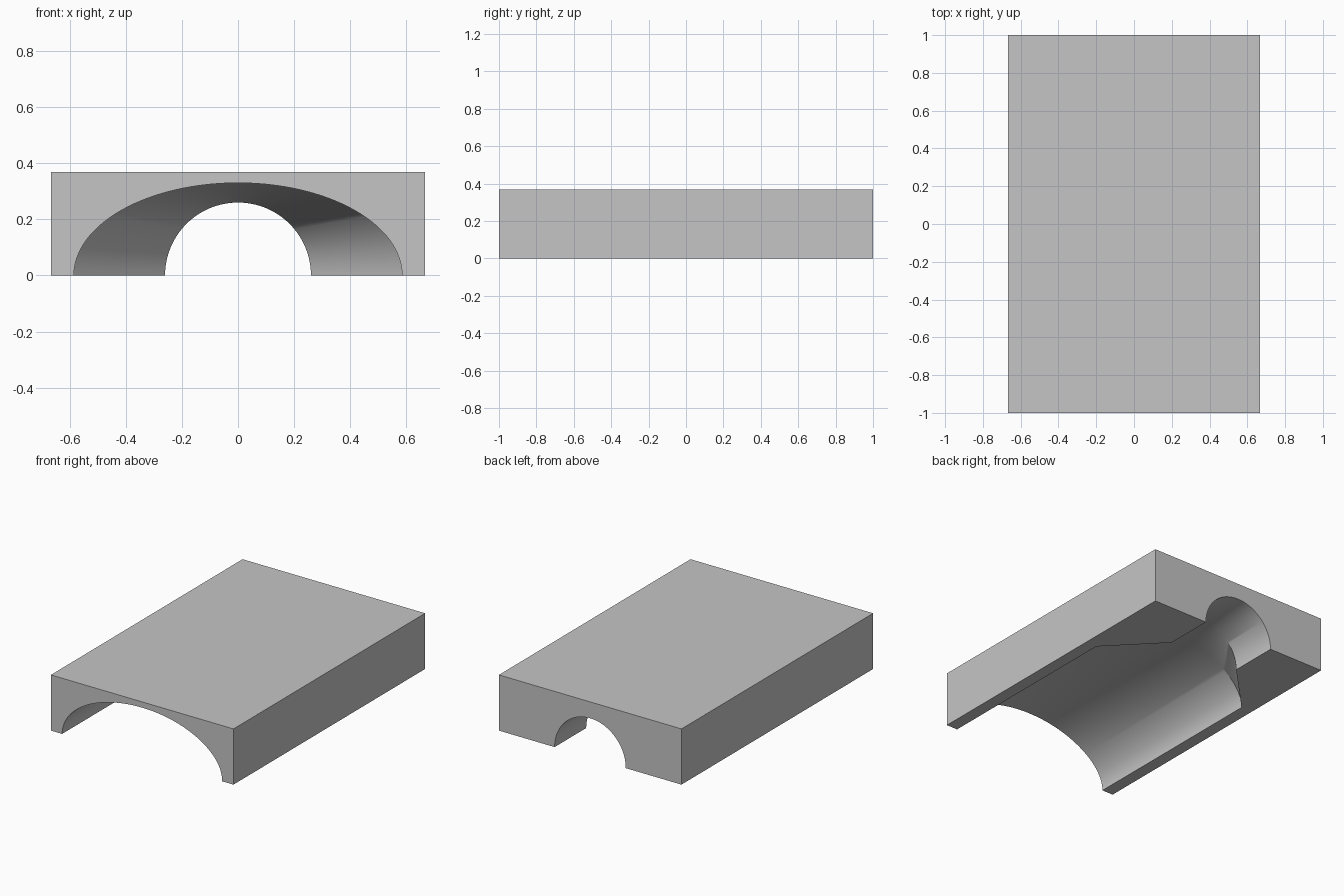
import bpy
import bmesh
from math import cos, sin, pi, radians

if "Cube" in bpy.data.objects:
    bpy.data.objects.remove(bpy.data.objects["Cube"], do_unlink=True)

HALF_W, HALF_L, HEIGHT = 0.667, 1.0, 0.368
SEGMENTS = 64
WIDE, NARROW = (0.585, 0.33), (0.26, 0.26)   # half width and height of the arch
STATIONS = [(-HALF_L, WIDE), (0.335, WIDE), (0.67, NARROW), (HALF_L, NARROW)]

# Plain grey material
grey = bpy.data.materials.new("plain grey")
grey.use_nodes = True
colour = (0.56, 0.56, 0.56, 1)
grey.diffuse_color = colour
grey.node_tree.nodes["Principled BSDF"].inputs["Base Color"].default_value = colour

bm = bmesh.new()

# Arched channel: wide half ellipse tapering to a narrow half circle
arches = []
for y, (a, h) in STATIONS:
    angles = [pi * i / SEGMENTS for i in range(SEGMENTS + 1)]
    arches.append([bm.verts.new((-a * cos(t), y, h * sin(t))) for t in angles])
for near, far in zip(arches, arches[1:]):
    for i in range(SEGMENTS):
        bm.faces.new((near[i], near[i + 1], far[i + 1], far[i]))


# Outer block corners at each end: right bottom, right top, left top, left bottom
def corners(y):
    return [bm.verts.new((x, y, z)) for x, z in
            ((-HALF_W, 0), (-HALF_W, HEIGHT), (HALF_W, HEIGHT), (HALF_W, 0))]


front, back = corners(-HALF_L), corners(HALF_L)
for i in range(3):
    bm.faces.new((front[i], front[i + 1], back[i + 1], back[i]))

# End walls around the openings
bm.faces.new(front + arches[0][::-1])
bm.faces.new(back + arches[-1][::-1])

# Underside feet following the channel edges
for corner, end in ((0, 0), (3, -1)):
    bm.faces.new([front[corner]] + [arch[end] for arch in arches] + [back[corner]])

bmesh.ops.recalc_face_normals(bm, faces=bm.faces)
bmesh.ops.triangulate(bm, faces=[f for f in bm.faces if len(f.verts) > 4])

mesh = bpy.data.meshes.new("arched_block")
bm.to_mesh(mesh)
bm.free()
mesh.materials.append(grey)
block = bpy.data.objects.new("arched_block", mesh)
bpy.context.collection.objects.link(block)

# Smooth channel, crisp block edges
bpy.ops.object.select_all(action="DESELECT")
block.select_set(True)
bpy.context.view_layer.objects.active = block
bpy.ops.object.shade_smooth_by_angle(angle=radians(30))
